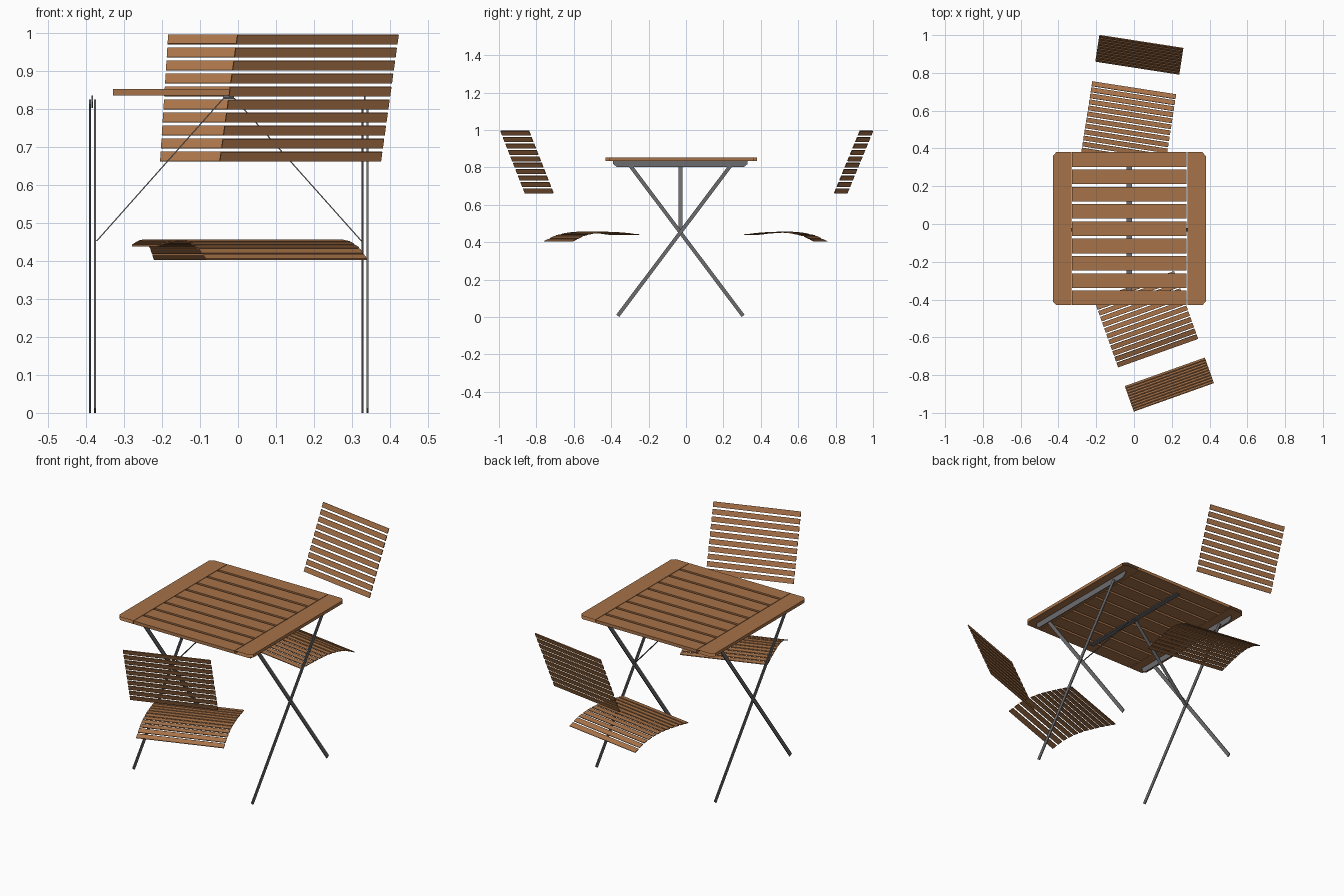
import bpy, bmesh, math
from mathutils import Vector

if "Cube" in bpy.data.objects:
    bpy.data.objects.remove(bpy.data.objects["Cube"])


def material(name, rgb):
    m = bpy.data.materials.new(name)
    m.diffuse_color = (*rgb, 1)
    m.use_nodes = True
    m.node_tree.nodes["Principled BSDF"].inputs["Base Color"].default_value = m.diffuse_color
    return m


WOOD = material("warm wood", (0.39, 0.17, 0.065))
METAL = material("grey metal", (0.15, 0.15, 0.16))


def finish(name, bm, mat):
    bmesh.ops.recalc_face_normals(bm, faces=bm.faces)
    me = bpy.data.meshes.new(name)
    bm.to_mesh(me)
    bm.free()
    me.materials.append(mat)
    ob = bpy.data.objects.new(name, me)
    bpy.context.collection.objects.link(ob)
    return ob


def prism(bm, outline, offset):
    """Closed outline of 3D points extruded by offset."""
    f = bm.faces.new([bm.verts.new(p) for p in outline])
    r = bmesh.ops.extrude_face_region(bm, geom=[f])
    vs = [v for v in r["geom"] if isinstance(v, bmesh.types.BMVert)]
    bmesh.ops.translate(bm, verts=vs, vec=Vector(offset))
    if f.is_valid and len(f.link_loops if hasattr(f, "link_loops") else f.loops) == 0:
        bm.faces.remove(f)


def bar(bm, a, b, across, thick):
    """Flat bar from a to b; across and thick are full size vectors."""
    a, b, w, t = Vector(a), Vector(b), Vector(across) / 2, Vector(thick)
    prism(bm, [p - t / 2 for p in (a - w, b - w, b + w, a + w)], t)


C = -0.025            # table centre in x and y
HALF = 0.405
Z0, Z1 = 0.835, 0.852
UP = (0, 0, Z1 - Z0)

# table top: nine slats between two end boards
bm = bmesh.new()
pitch, width = 0.0916, 0.0775
for i in range(9):
    y = C - HALF + width / 2 + i * pitch
    bar(bm, (C - 0.304, y, (Z0 + Z1) / 2), (C + 0.304, y, (Z0 + Z1) / 2), (0, width, 0), UP)
finish("table_slats", bm, WOOD)

bm = bmesh.new()
for s in (-1, 1):
    pts = [(0.307, -HALF), (0.387, -HALF), (HALF, -HALF + 0.02),
           (HALF, HALF - 0.02), (0.387, HALF), (0.307, HALF)]
    prism(bm, [Vector((C + s * x, C + y, Z0)) for x, y in pts], UP)
# the board ends are left open
bmesh.ops.delete(bm, geom=[f for f in bm.faces if abs(f.normal.y) > 0.3], context="FACES_ONLY")
finish("table_end_boards", bm, WOOD)

# rails and centre strip under the top
bm = bmesh.new()
for s in (-1, 1):
    pts = [(-0.36, Z0), (0.36, Z0), (0.36, 0.818), (0.34, 0.802), (-0.34, 0.802), (-0.36, 0.818)]
    prism(bm, [Vector((C + s * 0.359 - 0.002, C - 0.005 + y, z)) for y, z in pts], (0.004, 0, 0))
finish("table_rails", bm, METAL)
bm = bmesh.new()
bar(bm, (C, C - 0.35, 0.832), (C, C + 0.35, 0.832), (0.028, 0, 0), (0, 0, 0.005))
finish("centre_strip", bm, METAL)

# crossed legs, flat bars lying beside each other
YC = -0.03
for name, d, xs in (("legs_front_to_back", 1, (0.341, -0.376)),
                    ("legs_back_to_front", -1, (0.328, -0.389))):
    bm = bmesh.new()
    for x in xs:
        a = Vector((x, YC - d * 0.335, 0.006))
        b = Vector((x, YC + d * 0.275, 0.818))
        across = (b - a).normalized().cross(Vector((1, 0, 0))) * 0.02
        bar(bm, a, b, across, (0.005, 0, 0))
    finish(name, bm, METAL)

# bent brace from the leg pivots to the centre strip
bm = bmesh.new()
path = [(-0.372, 0.452), (-0.038, 0.828), (-0.010, 0.828), (0.325, 0.452)]
for (xa, za), (xb, zb) in zip(path, path[1:]):
    n = Vector((za - zb, 0, xb - xa)).normalized() * 0.003
    bar(bm, (xa, YC, za), (xb, YC, zb), (0, 0.02, 0), n)
finish("bent_brace", bm, METAL)


def seat_height(t):
    """Seat curve from the table side (0) to the backrest side (1)."""
    pts = [0.440, 0.447, 0.452, 0.454, 0.449, 0.434, 0.404]
    k = min(int(t * 6), 5)
    f = t * 6 - k
    return pts[k] * (1 - f) + pts[k + 1] * f


def chair(name, inner, out_angle):
    out = Vector((math.cos(out_angle), math.sin(out_angle), 0))
    side = Vector((-out.y, out.x, 0))
    base = Vector((*inner, 0))

    def slats(part, edges, thick):
        bm = bmesh.new()
        for (s0, z0), (s1, z1) in edges:
            a, b = base + out * s0 + Vector((0, 0, z0)), base + out * s1 + Vector((0, 0, z1))
            n = (b - a).cross(side).normalized() * thick
            m = (a + b) / 2
            bar(bm, m - side * 0.225, m + side * 0.225, b - a, n)
        finish(name + part, bm, WOOD)

    # curved seat of twelve slats
    n, w = 12, 0.025
    step = (0.38 - w) / (n - 1)
    slats("_seat", [[(s, seat_height(s / 0.38)) for s in (i * step, i * step + w)]
                    for i in range(n)], 0.004)
    # leaning backrest of ten slats
    n, f = 10, 0.074
    line = lambda t: (0.488 + 0.139 * t, 0.662 + 0.333 * t)
    step = (1 - f) / (n - 1)
    slats("_backrest", [[line(i * step), line(i * step + f)] for i in range(n)], 0.005)


chair("front_chair", (0.0, -0.325), math.radians(-70.4))
chair("back_chair", (-0.057, 0.345), math.radians(81.2))
